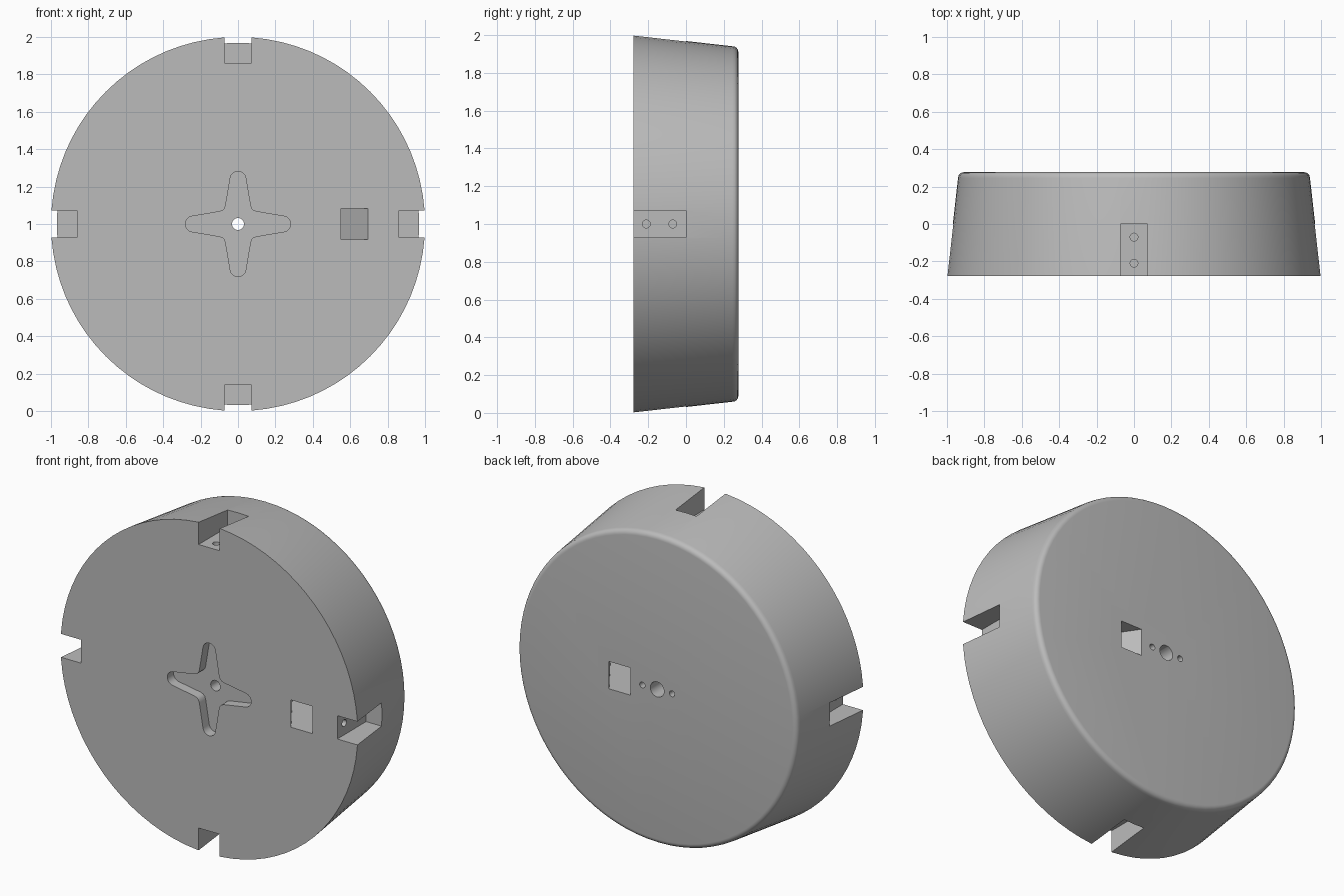
import bpy, bmesh
from math import sin, cos, pi, radians
from mathutils import Matrix, Vector

cube = bpy.data.objects.get("Cube")
if cube:
    bpy.data.objects.remove(cube, do_unlink=True)

HALF = 0.277                      # half thickness of the disc
CENTRE = Vector((0, 0, 1))

grey = bpy.data.materials.new("plain_grey")
grey.use_nodes = True
colour = (0.5, 0.5, 0.5, 1)
grey.diffuse_color = colour
grey.node_tree.nodes["Principled BSDF"].inputs["Base Color"].default_value = colour


def finish(name, bm):
    bmesh.ops.recalc_face_normals(bm, faces=bm.faces)
    mesh = bpy.data.meshes.new(name)
    bm.to_mesh(mesh)
    bm.free()
    mesh.materials.append(grey)
    obj = bpy.data.objects.new(name, mesh)
    bpy.context.collection.objects.link(obj)
    return obj


def loft(name, rings):
    """Closed solid through matching rings of points."""
    bm = bmesh.new()
    loops = [[bm.verts.new(p) for p in ring] for ring in rings]
    n = len(loops[0])
    for a, b in zip(loops, loops[1:]):
        for i in range(n):
            j = (i + 1) % n
            bm.faces.new((a[i], a[j], b[j], b[i]))
    bm.faces.new(loops[0])
    bm.faces.new(loops[-1])
    return finish(name, bm)


def circle(r, y, n, x=0.0):
    return [CENTRE + Vector((x + r * cos(2 * pi * i / n), y, r * sin(2 * pi * i / n)))
            for i in range(n)]


def rect(x0, x1, y, h):
    return [CENTRE + Vector(p) for p in ((x0, y, -h), (x1, y, -h), (x1, y, h), (x0, y, h))]


# Tapered disc with a rounded back rim
profile = [(1.0, -HALF), (0.941, 0.245)]
for k in range(1, 6):
    a = radians(6 + 84 * k / 5)
    profile.append((0.91 + 0.031 * cos(a), 0.246 + 0.031 * sin(a)))
body = loft("wheel_body", [circle(r, y, 80) for r, y in profile])

cutters = []

# Four rim notches, each with two blind screw holes in its floor
for q in range(4):
    turn = (Matrix.Translation(CENTRE) @ Matrix.Rotation(q * pi / 2, 4, 'Y'))
    bm = bmesh.new()
    size = Matrix.Diagonal((0.3, 0.4, 0.142, 1))
    bmesh.ops.create_cube(bm, size=1, matrix=turn @ Matrix.Translation((1.012, -0.2, 0)) @ size)
    cutters.append(finish("notch_cutter", bm))
    for y in (-0.21, -0.07):
        bm = bmesh.new()
        place = turn @ Matrix.Translation((0.84, y, 0)) @ Matrix.Rotation(pi / 2, 4, 'Y')
        bmesh.ops.create_cone(bm, cap_ends=True, segments=16, radius1=0.021,
                              radius2=0.021, depth=0.24, matrix=place)
        cutters.append(finish("notch_hole_cutter", bm))

# Four-armed recess with rounded tips in the front
arm = [(0.1, -0.066)]
for k in range(9):
    a = radians(-80 + 20 * k)
    arm.append((0.24 + 0.042 * cos(a), 0.042 * sin(a)))
arm += [(0.1, 0.066), (0.083, 0.072), (0.072, 0.083)]
outline = []
for q in range(4):
    c, s = cos(q * pi / 2), sin(q * pi / 2)
    outline += [(x * c - z * s, x * s + z * c) for x, z in arm]
cutters.append(loft("star_cutter", [[CENTRE + Vector((x, y, z)) for x, z in outline]
                                    for y in (-0.4, -HALF + 0.06)]))

# Centre bore, wider at the back, with two small blind holes beside it
cutters.append(loft("bore_cutter", [circle(0.032, y, 24) for y in (-0.4, 0.4)]))
cutters.append(loft("back_bore_cutter", [circle(0.046, y, 24) for y in (-0.1, 0.4)]))
for x in (-0.1, 0.1):
    cutters.append(loft("pin_hole_cutter", [circle(0.018, y, 16, x) for y in (0.08, 0.4)]))

# Slanted square channel from front to back
slope = 0.372 / (2 * HALF)
channel = []
for y in (-0.4, 0.4):
    mid = 0.437 - slope * y
    channel.append(rect(mid - 0.072, mid + 0.072, y, 0.083))
cutters.append(loft("channel_cutter", channel))

# Cut everything out of the disc
bpy.context.view_layer.objects.active = body
for cutter in cutters:
    cutter.hide_render = True
    mod = body.modifiers.new("cut", 'BOOLEAN')
    mod.operation = 'DIFFERENCE'
    mod.solver = 'EXACT'
    mod.object = cutter
    bpy.ops.object.modifier_apply(modifier=mod.name)
for cutter in cutters:
    bpy.data.objects.remove(cutter, do_unlink=True)

bpy.ops.object.select_all(action='DESELECT')
body.select_set(True)
bpy.ops.object.shade_smooth_by_angle(angle=radians(30))
